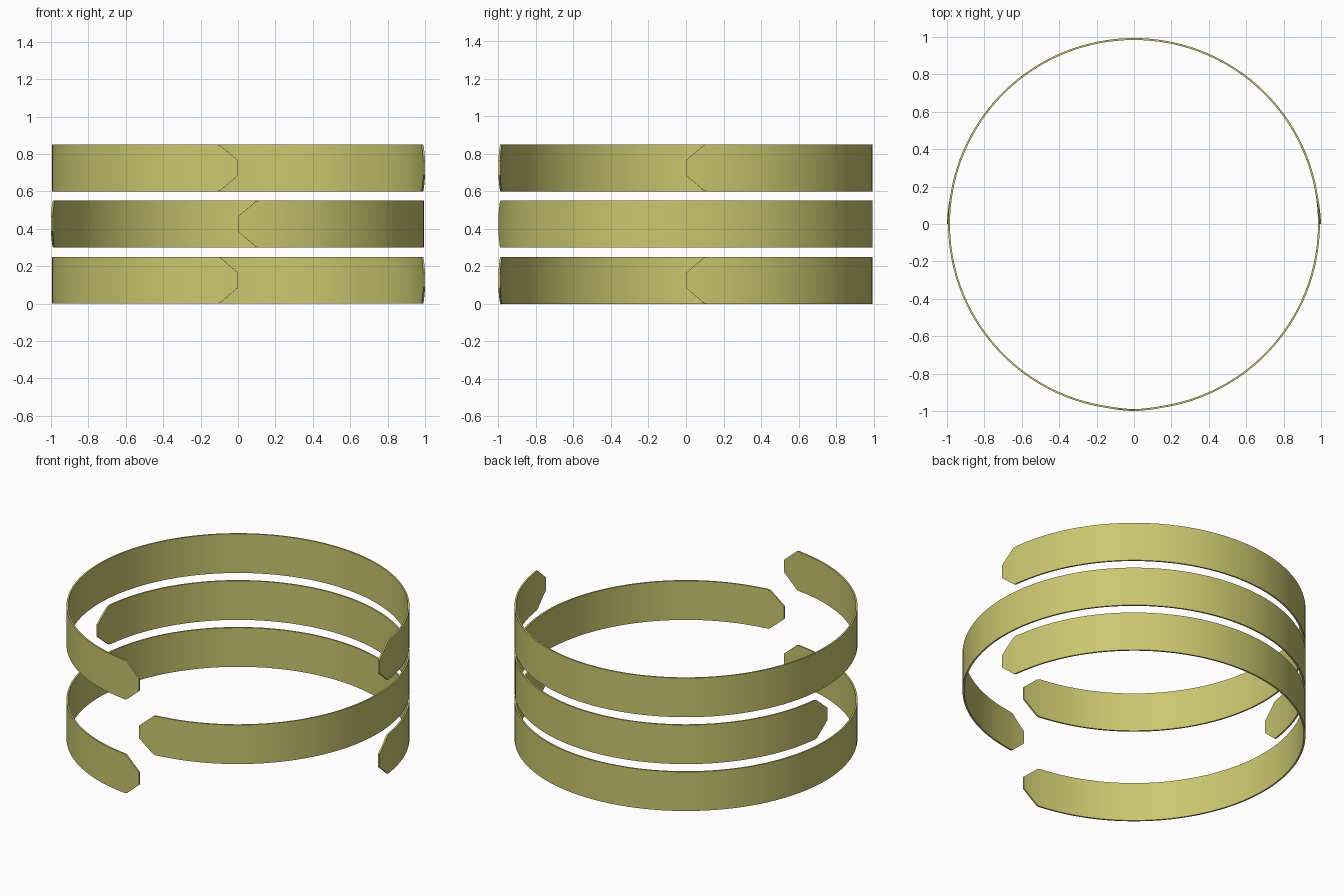
import bpy, bmesh, math

if "Cube" in bpy.data.objects:
    bpy.data.objects.remove(bpy.data.objects["Cube"])

R_OUT, THICK, HEIGHT, PITCH = 0.994, 0.010, 0.25, 0.30
TIP_HALF, TAPER, FLARE = 0.04, 0.11, 0.006

mat = bpy.data.materials.new("olive_yellow")
mat.diffuse_color = (0.60, 0.57, 0.16, 1)
mat.use_nodes = True
mat.node_tree.nodes["Principled BSDF"].inputs["Base Color"].default_value = mat.diffuse_color

# Angles along a three-quarter ring, with extra columns in the pointed ends
ends = [0, 0.012, 0.04, 0.07, 0.095, TAPER]
sweep = 1.5 * math.pi
n = 84
body = [TAPER + (sweep - 2 * TAPER) * i / n for i in range(1, n)]
angles = ends + body + [sweep - a for a in reversed(ends)]


def half_height(d):
    """Half of the band's height at distance d from its end."""
    full = HEIGHT / 2
    if d >= TAPER:
        return full
    return min(full, TIP_HALF + (full - TIP_HALF) * d / 0.10)


def split_ring(name, z_mid, start):
    bm = bmesh.new()
    cols = []
    for a in angles:
        d = min(a, sweep - a)
        h = half_height(d)
        r = R_OUT + FLARE * max(0, 1 - d / 0.15)   # ends spring out slightly
        c, s = math.cos(start + a), math.sin(start + a)
        cols.append([bm.verts.new((q * c, q * s, z_mid + z))
                     for q, z in ((r, -h), (r, h), (r - THICK, h), (r - THICK, -h))])
    for p, q in zip(cols, cols[1:]):
        for i in range(4):
            j = (i + 1) % 4
            bm.faces.new((p[i], q[i], q[j], p[j]))
    bm.faces.new(cols[0])
    bm.faces.new(cols[-1][::-1])
    bmesh.ops.recalc_face_normals(bm, faces=bm.faces)
    me = bpy.data.meshes.new(name)
    bm.to_mesh(me)
    bm.free()
    me.materials.append(mat)
    ob = bpy.data.objects.new(name, me)
    bpy.context.collection.objects.link(ob)
    bpy.ops.object.select_all(action='DESELECT')
    ob.select_set(True)
    bpy.context.view_layer.objects.active = ob
    bpy.ops.object.shade_smooth_by_angle(angle=math.radians(30))


# Lower and upper rings open at front right, middle ring at front left
for i, (name, start) in enumerate((("lower_ring", 0), ("middle_ring", -math.pi / 2), ("upper_ring", 0))):
    split_ring(name, HEIGHT / 2 + i * PITCH, start)
